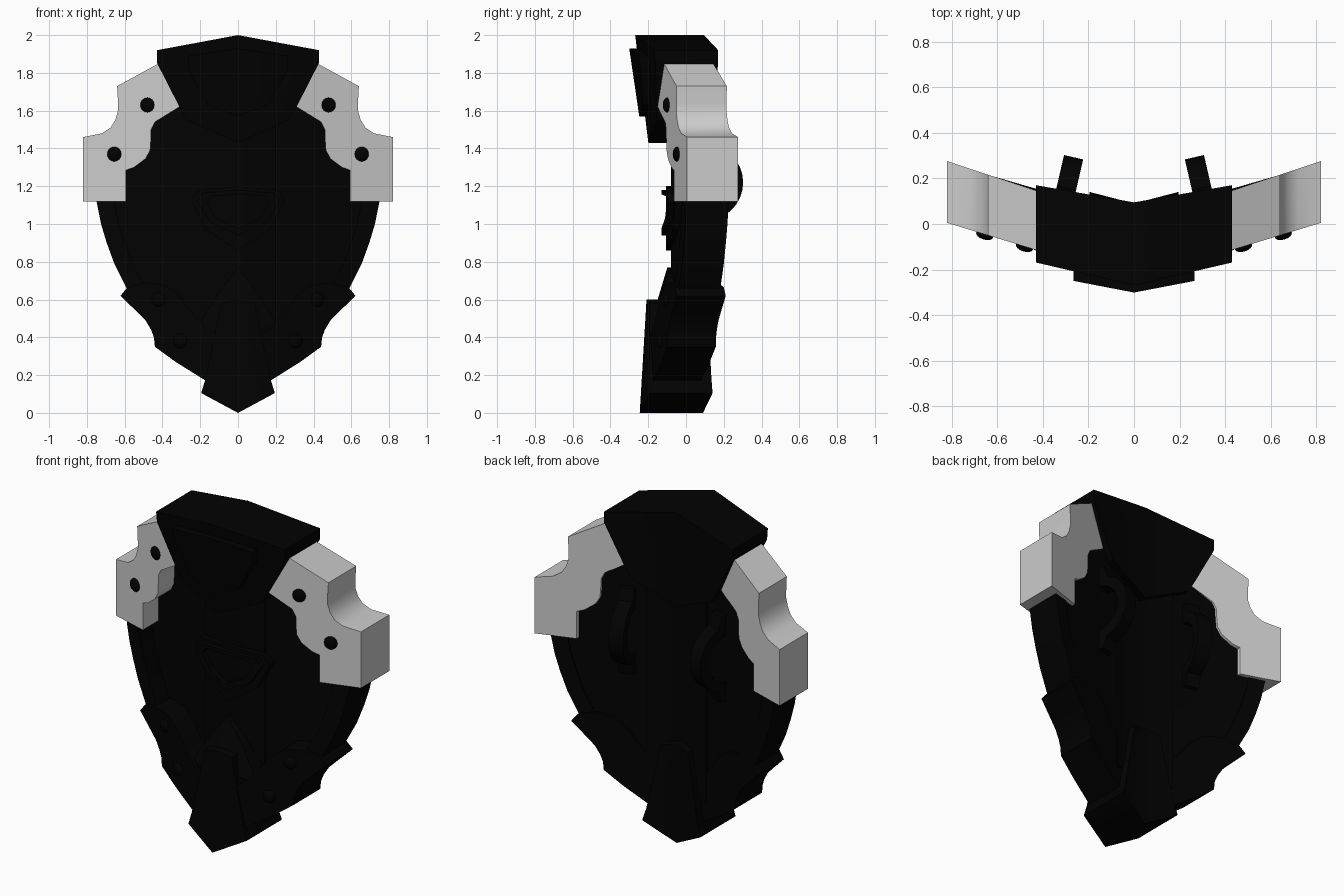
import bpy, bmesh, math
from mathutils import Matrix

if "Cube" in bpy.data.objects:
    bpy.data.objects.remove(bpy.data.objects["Cube"])

black = bpy.data.materials.new("black_metal")
black.diffuse_color = (0.0005, 0.0005, 0.0005, 1)
black.use_nodes = True
black.node_tree.nodes["Principled BSDF"].inputs["Base Color"].default_value = black.diffuse_color


def finish(name, bm, mat, angle=30):
    bmesh.ops.recalc_face_normals(bm, faces=bm.faces)
    me = bpy.data.meshes.new(name)
    bm.to_mesh(me)
    bm.free()
    ob = bpy.data.objects.new(name, me)
    bpy.context.collection.objects.link(ob)
    if mat:
        me.materials.append(mat)
    m = ob.modifiers.new("mirror", 'MIRROR')
    m.use_clip = True
    m.merge_threshold = 0.0005
    bpy.context.view_layer.objects.active = ob
    bpy.ops.object.select_all(action='DESELECT')
    ob.select_set(True)
    bpy.ops.object.shade_smooth_by_angle(angle=math.radians(angle))
    return ob


def plate(name, outline, front, back, mat=black):
    """Half outline in x,z; front/back = (y at x=0, slope in x, slope in z)."""
    def y(f, x, z):
        return f[0] + f[1] * x + (f[2] * z if len(f) > 2 else 0)
    bm = bmesh.new()
    a = [bm.verts.new((x, y(front, x, z), z)) for x, z in outline]
    b = [bm.verts.new((x, y(back, x, z), z)) for x, z in outline]
    bm.faces.new(a)
    bm.faces.new(b[::-1])
    n = len(a)
    for i in range(n):
        j = (i + 1) % n
        if outline[i][0] == 0 and outline[j][0] == 0:
            continue  # open on the centre fold
        bm.faces.new((a[i], b[i], b[j], a[j]))
    return finish(name, bm, mat)


def arc(cx, cz, r, a0, a1, n=8):
    return [(cx + r * math.cos(math.radians(a0 + (a1 - a0) * i / n)),
             cz + r * math.sin(math.radians(a0 + (a1 - a0) * i / n))) for i in range(n + 1)]


# Folded main panel, its raised centre strip and the thick side rim
edge = [(0.46, 1.7), (0.56, 1.5), (0.7, 1.4), (0.765, 1.2), (0.745, 1.1), (0.725, 1.0),
        (0.695, 0.9), (0.655, 0.79), (0.59, 0.66), (0.5, 0.54), (0.4, 0.4), (0.28, 0.29)]
inner = [(x - 0.09, z + 0.02) for x, z in edge]
plate("main_panel", [(0, 1.8)] + edge + [(0, 0.15)], (-0.065, 0.25), (0.03, 0.25))
plate("centre_strip", [(0, 1.7), (0.2, 1.7), (0.2, 0.3), (0, 0.3)], (-0.08, 0.25), (0.045, 0.25))
plate("side_rim", edge + inner[::-1], (-0.185, 0.25), (0.02, 0.275))

# Top cap: body with a sloped front, and a raised plate on it
plate("top_cap", [(0, 2.0), (0.43, 1.92), (0.43, 1.855), (0.31, 1.62), (0.27, 1.55), (0, 1.43)],
      (-0.025, 0.21, -0.122), (0.095, 0.175))
plate("cap_front_plate", [(0, 1.93), (0.265, 1.89), (0.265, 1.82), (0.16, 1.63), (0, 1.57)],
      (-0.015, 0.17, -0.148), (-0.2, 0.2))

# Grey upper side brackets with concave cut-outs
bracket = ([(0.42, 1.85), (0.64, 1.73)] +
           [(0.635, 1.64), (0.635, 1.60), (0.65, 1.55), (0.675, 1.51), (0.72, 1.48)] +
           [(0.82, 1.46), (0.82, 1.12), (0.592, 1.12), (0.592, 1.285)] +
           [(0.55, 1.30), (0.49, 1.345), (0.465, 1.39), (0.46, 1.46), (0.46, 1.5), (0.44, 1.54)] +
           [(0.31, 1.62)])
plate("upper_side_bracket", bracket, (-0.245, 0.305), (0.005, 0.33), None)

# Lower side brackets
lower = [(0.585, 0.665), (0.622, 0.62), (0.54, 0.54), (0.49, 0.49), (0.46, 0.44), (0.445, 0.40),
         (0.44, 0.35), (0.33, 0.27), (0.17, 0.17), (0.1, 0.4), (0.18, 0.46), (0.25, 0.54),
         (0.31, 0.62), (0.38, 0.675), (0.48, 0.69)]
plate("lower_side_bracket", lower, (-0.222, 0.28), (0.03, 0.29))

# Bottom tip and the spike behind it
plate("bottom_tip", [(0, 0.6), (0.09, 0.58), (0.172, 0.18), (0.195, 0.105), (0, 0.0)],
      (-0.245, 0.22, 0.06), (0.09, 0.26))
plate("centre_spike", [(0, 0.77), (0.1, 0.64), (0.22, 0.45), (0, 0.42)],
      (-0.33, 0.26, 0.3), (0.02, 0.25))
plate("spike_base", [(0, 0.46), (0.22, 0.45), (0.17, 0.2), (0, 0.18)], (-0.2, 0.26), (0.02, 0.25))

# Emblem: base plate with a raised frame
base = [(0, 1.2), (0.21, 1.18), (0.25, 1.13), (0.17, 0.97), (0, 0.86)]
plate("emblem_base", base, (-0.105, 0.2), (-0.03, 0.25))
ring = [(0, 1.18), (0.19, 1.165), (0.22, 1.12), (0.15, 1.01), (0, 0.94)]
hole = [(x * 0.75, 1.09 + (z - 1.09) * 0.75) for x, z in ring]
plate("emblem_frame", ring + hole[::-1], (-0.13, 0.17), (-0.08, 0.25))

# Domed rivets
bm = bmesh.new()
tilt = Matrix.Rotation(math.atan(0.3), 4, 'Z')
for x, z, y0 in ((0.48, 1.63, -0.245), (0.655, 1.37, -0.245), (0.42, 0.6, -0.225), (0.305, 0.38, -0.225)):
    m = Matrix.Translation((x, y0 + 0.3 * x, z)) @ tilt @ Matrix.Diagonal((0.039, 0.02, 0.039, 1))
    bmesh.ops.create_uvsphere(bm, u_segments=16, v_segments=8, radius=1, matrix=m)
finish("rivets", bm, black, 60)

# Arched grips on the back, with small feet
outer = arc(0, 0, 0.2, -72, 72, 12)
inside = arc(0, 0, 0.14, 80, -80, 12)
c = [(0, -0.26), (0.04, -0.26)] + outer + [(0.04, 0.26), (0, 0.26), (0, 0.14)] + inside + [(0, -0.14)]
bm = bmesh.new()
f = bm.faces.new([bm.verts.new((-0.043, u, z)) for u, z in c])
r = bmesh.ops.extrude_face_region(bm, geom=[f])
bmesh.ops.translate(bm, verts=[v for v in r['geom'] if isinstance(v, bmesh.types.BMVert)], vec=(0.086, 0, 0))
bm.transform(Matrix.Translation((0.31, 0.098, 1.22)) @ Matrix.Rotation(math.radians(13), 4, 'Z'))
finish("back_grip", bm, black)
